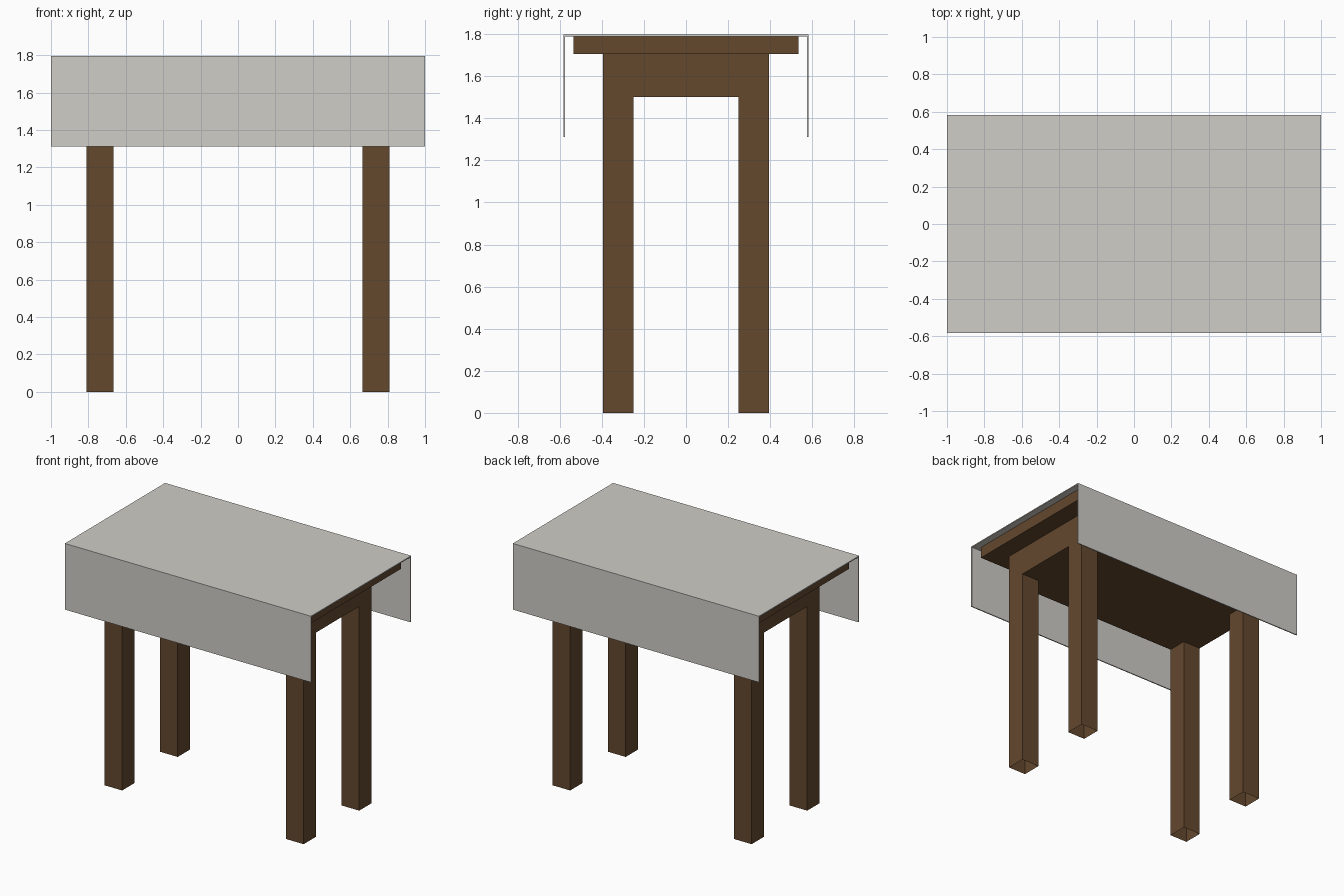
import bpy, bmesh

if "Cube" in bpy.data.objects:
    bpy.data.objects.remove(bpy.data.objects["Cube"])


def material(name, color):
    m = bpy.data.materials.new(name)
    m.diffuse_color = (*color, 1)
    m.use_nodes = True
    m.node_tree.nodes["Principled BSDF"].inputs["Base Color"].default_value = m.diffuse_color
    return m


def add_object(name, bm, mat):
    bmesh.ops.recalc_face_normals(bm, faces=bm.faces)
    mesh = bpy.data.meshes.new(name)
    bm.to_mesh(mesh)
    bm.free()
    mesh.materials.append(mat)
    ob = bpy.data.objects.new(name, mesh)
    bpy.context.collection.objects.link(ob)
    return ob


def box(lo, hi):
    bm = bmesh.new()
    bmesh.ops.create_cube(bm, size=1)
    for v in bm.verts:
        for i in range(3):
            v.co[i] = hi[i] if v.co[i] > 0 else lo[i]
    return bm


wood = material("wood", (0.127, 0.065, 0.027))
linen = material("linen", (0.63, 0.61, 0.57))

# table top board
add_object("table_top", box((-0.95, -0.535, 1.705), (0.95, 0.535, 1.788)), wood)

# apron block with four legs extruded from its corners, open at the feet
bm = box((-0.81, -0.395, 1.5), (0.81, 0.395, 1.705))
for axis, cut in ((0, 0.665), (1, 0.25)):
    for side in (-1, 1):
        co = [0, 0, 0]
        no = [0, 0, 0]
        co[axis] = side * cut
        no[axis] = 1
        bmesh.ops.bisect_plane(bm, geom=bm.verts[:] + bm.edges[:] + bm.faces[:],
                               plane_co=co, plane_no=no)
bm.normal_update()
corners = []
for f in bm.faces:
    c = f.calc_center_median()
    if c.z < 1.501 and abs(c.x) > 0.665 and abs(c.y) > 0.25:
        corners.append(f)
feet = bmesh.ops.extrude_discrete_faces(bm, faces=corners)["faces"]
for f in feet:
    for v in f.verts:
        v.co.z = 0
bmesh.ops.remove_doubles(bm, verts=bm.verts, dist=0.0001)
bmesh.ops.delete(bm, geom=feet, context='FACES_ONLY')
add_object("apron_and_legs", bm, wood)

# tablecloth: thin folded strip hanging over the long sides
T, W, TOP, HEM = 0.008, 0.582, 1.797, 1.311
profile = [(-W, HEM), (-W, TOP), (W, TOP), (W, HEM),
           (W - T, HEM), (W - T, TOP - T), (T - W, TOP - T), (T - W, HEM)]
bm = bmesh.new()
rings = [[bm.verts.new((x, y, z)) for y, z in profile] for x in (-1, 1)]
n = len(profile)
for i in range(n):
    j = (i + 1) % n
    bm.faces.new((rings[0][i], rings[0][j], rings[1][j], rings[1][i]))
for r in rings:
    for a, b in ((0, 1), (1, 2), (2, 3)):
        bm.faces.new((r[a], r[b], r[7 - b], r[7 - a]))
add_object("tablecloth", bm, linen)
